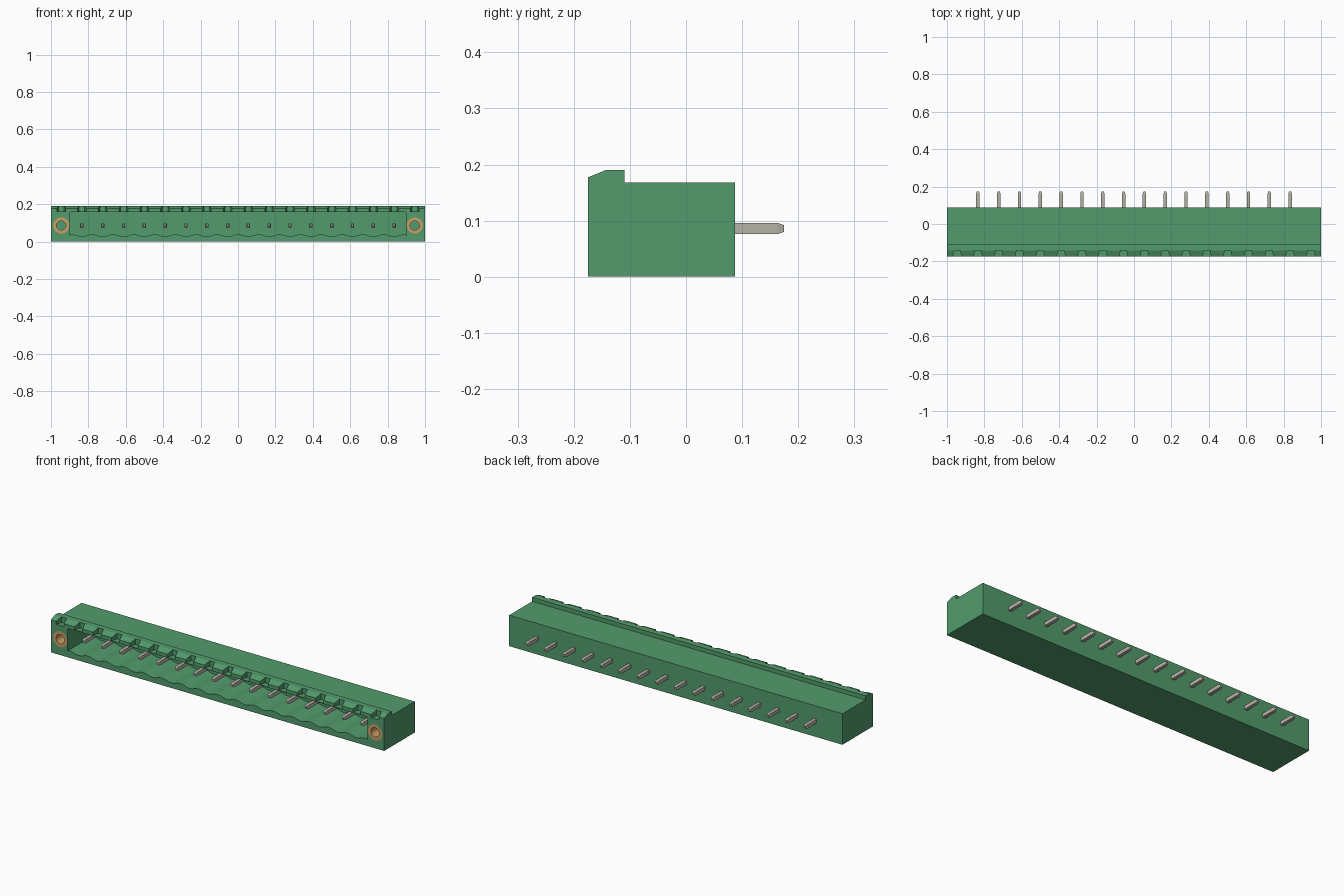
import bpy, bmesh, math
from mathutils import Vector

if "Cube" in bpy.data.objects:
    bpy.data.objects.remove(bpy.data.objects["Cube"], do_unlink=True)

POLES, PITCH = 16, 0.1113
FRONT, BACK = -0.175, 0.087
PIN_Z = 0.086
pin_xs = [(i - (POLES - 1) / 2) * PITCH for i in range(POLES)]
FLANGE_X = 0.945


def material(name, rgb):
    m = bpy.data.materials.new(name)
    m.use_nodes = True
    m.diffuse_color = (*rgb, 1)
    m.node_tree.nodes["Principled BSDF"].inputs["Base Color"].default_value = (*rgb, 1)
    return m


green = material("green plastic", (0.085, 0.33, 0.15))
metal = material("tinned metal", (0.47, 0.455, 0.39))
brass = material("brass", (0.60, 0.35, 0.14))


def finish(name, bm, mat):
    bmesh.ops.recalc_face_normals(bm, faces=bm.faces)
    mesh = bpy.data.meshes.new(name)
    bm.to_mesh(mesh)
    bm.free()
    mesh.materials.append(mat)
    obj = bpy.data.objects.new(name, mesh)
    bpy.context.collection.objects.link(obj)
    return obj


def loft(bm, rings):
    """Closed solid through rings of equal point count."""
    loops = [[bm.verts.new(p) for p in ring] for ring in rings]
    for a, b in zip(loops, loops[1:]):
        for i in range(len(a)):
            j = (i + 1) % len(a)
            bm.faces.new((a[i], a[j], b[j], b[i]))
    bm.faces.new(loops[0])
    bm.faces.new(loops[-1])


def circle(x, y, r, n=32):
    return [Vector((x + r * math.cos(math.tau * k / n), y,
                    PIN_Z + r * math.sin(math.tau * k / n))) for k in range(n)]


# Housing: side profile with a raised, bevelled front lip
profile = [(FRONT, 0), (BACK, 0), (BACK, 0.168), (-0.11, 0.168),
           (-0.11, 0.19), (-0.143, 0.19), (FRONT, 0.177)]
bm = bmesh.new()
loft(bm, [[(x, y, z) for y, z in profile] for x in (-1, 1)])
housing = finish("housing", bm, green)

# Cutter for the mating cavity, with a scalloped floor under the pins
bm = bmesh.new()
half = POLES * PITCH / 2
steps = POLES * 8
outline = [(0.895, 0.157), (-0.895, 0.157), (-0.9, 0.15), (-0.9, 0.035)]
for k in range(steps + 1):
    x = -half + 2 * half * k / steps
    outline.append((x, 0.033 - 0.006 * math.cos(math.tau * (k / 8 - 0.5))))
outline += [(0.9, 0.035), (0.9, 0.15)]
loft(bm, [[(x, y, z) for x, z in outline] for y in (FRONT - 0.02, 0.03)])
cutters = [finish("cavity_cutter", bm, green)]

# Cutter for the tapered coding notches along the lip
bm = bmesh.new()
for x in pin_xs + [-FLANGE_X, FLANGE_X]:
    plan = [(x - 0.026, FRONT - 0.01), (x + 0.026, FRONT - 0.01),
            (x + 0.015, -0.141), (x - 0.015, -0.141)]
    loft(bm, [[(px, py, z) for px, py in plan] for z in (0.160, 0.22)])
cutters.append(finish("notch_cutter", bm, green))

# Cutter for the two insert sockets
bm = bmesh.new()
for x in (-FLANGE_X, FLANGE_X):
    loft(bm, [circle(x, y, 0.043) for y in (FRONT - 0.02, -0.05)])
cutters.append(finish("socket_cutter", bm, green))

for cutter in cutters:
    cutter.hide_render = True
    mod = housing.modifiers.new(cutter.name, 'BOOLEAN')
    mod.operation = 'DIFFERENCE'
    mod.solver = 'EXACT'
    mod.object = cutter
bpy.context.view_layer.update()
result = bpy.data.meshes.new_from_object(
    housing.evaluated_get(bpy.context.evaluated_depsgraph_get()))
housing.modifiers.clear()
housing.data = result
for cutter in cutters:
    bpy.data.objects.remove(cutter, do_unlink=True)

# Threaded inserts: flush brass tubes in the end flanges
for side, x in (("right", -FLANGE_X), ("left", FLANGE_X)):
    bm = bmesh.new()
    rings = [circle(x, FRONT, 0.043), circle(x, -0.05, 0.043),
             circle(x, -0.05, 0.025), circle(x, FRONT, 0.025)]
    loops = [[bm.verts.new(p) for p in ring] for ring in rings]
    for a, b in zip(loops, loops[1:] + loops[:1]):
        for i in range(len(a)):
            j = (i + 1) % len(a)
            bm.faces.new((a[i], a[j], b[j], b[i]))
    insert = finish(side + "_insert", bm, brass)
    bpy.ops.object.select_all(action='DESELECT')
    insert.select_set(True)
    bpy.context.view_layer.objects.active = insert
    bpy.ops.object.shade_smooth_by_angle()

# Contact pins: square bars with chamfered tips at both ends
for n, x in enumerate(pin_xs):
    bm = bmesh.new()
    rings = []
    for y, r in ((-0.135, 0.006), (-0.125, 0.01), (0.163, 0.01), (0.175, 0.006)):
        rings.append([(x + sx * r * 0.9, y, PIN_Z + sz * r)
                      for sx, sz in ((-1, -1), (1, -1), (1, 1), (-1, 1))])
    loft(bm, rings)
    finish(f"contact_pin_{n + 1}", bm, metal)
